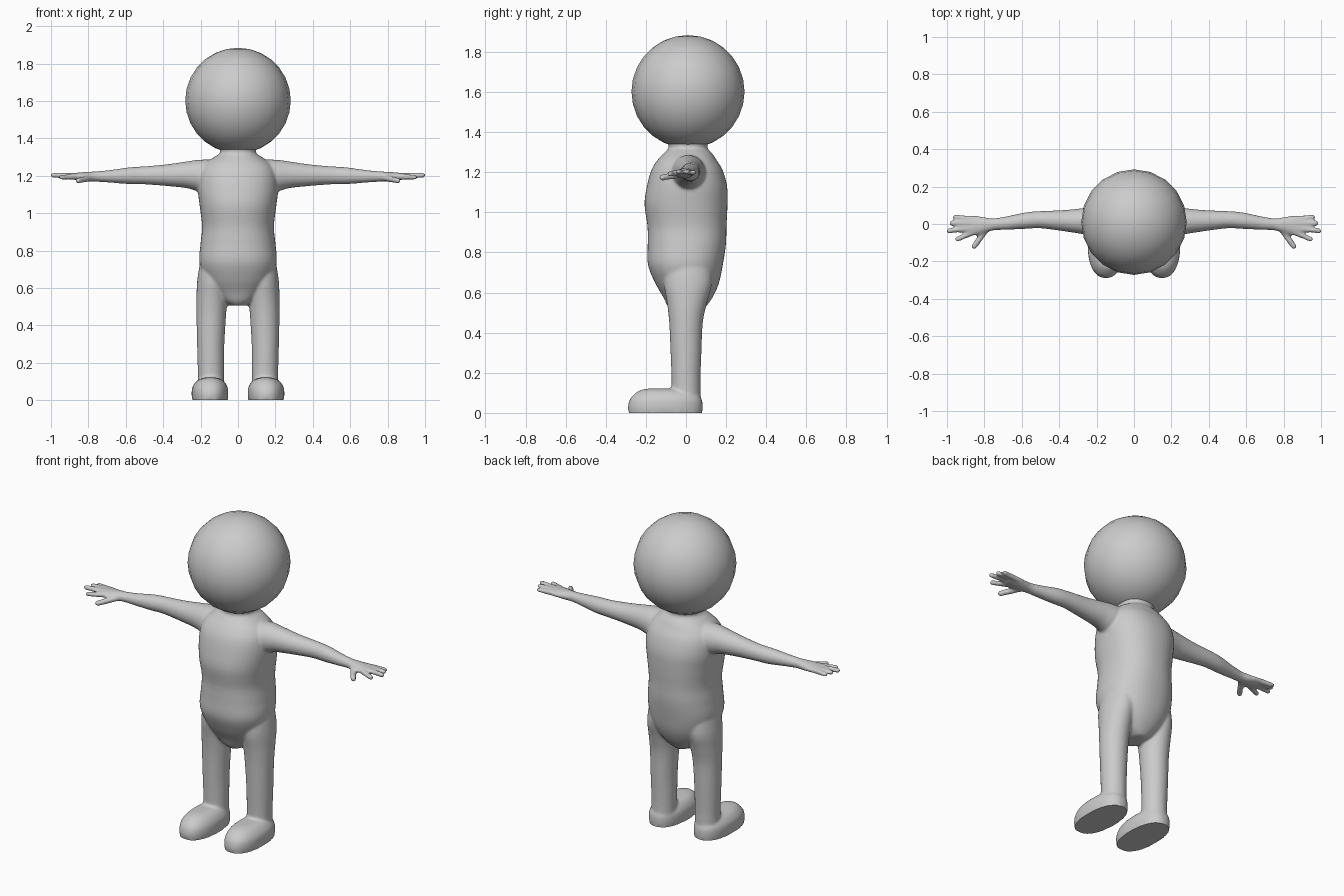
import bpy, bmesh, math
from mathutils import Vector

if "Cube" in bpy.data.objects:
    bpy.data.objects.remove(bpy.data.objects["Cube"])

grey = bpy.data.materials.new("light grey")
grey.diffuse_color = (0.6, 0.6, 0.6, 1)
grey.use_nodes = True
grey.node_tree.nodes["Principled BSDF"].inputs["Base Color"].default_value = grey.diffuse_color


def spline(rows, steps=4):
    """Catmull-Rom interpolation through section rows."""
    out = []
    for i in range(len(rows) - 1):
        p = [Vector(rows[max(0, min(len(rows) - 1, i + k))]) for k in (-1, 0, 1, 2)]
        for s in range(steps):
            t = s / steps
            out.append(p[1] + (p[2] - p[0]) * t / 2
                       + (p[0] * 2 - p[1] * 5 + p[2] * 4 - p[3]) * t * t / 2
                       + (p[1] * 3 - p[0] - p[2] * 3 + p[3]) * t ** 3 / 2)
    return out + [Vector(rows[-1])]


def loft(bm, rows, place, power=2.0, n=32):
    """Closed skin; row = (along, centre u, centre v, radius u, radius v)."""
    rings = []
    for along, cu, cv, ru, rv in (tuple(r) for r in spline([Vector(r) for r in rows])):
        ring = []
        for k in range(n):
            c, s = math.cos(math.tau * k / n), math.sin(math.tau * k / n)
            u = cu + ru * math.copysign(abs(c) ** (2 / power), c)
            v = cv + rv * math.copysign(abs(s) ** (2 / power), s)
            ring.append(bm.verts.new(place(along, u, v)))
        rings.append(ring)
    for a, b in zip(rings, rings[1:]):
        for k in range(n):
            bm.faces.new((a[k], a[(k + 1) % n], b[(k + 1) % n], b[k]))
    bm.faces.new(rings[0])
    bm.faces.new(rings[-1])


def finger(bm, start, end, r):
    """Round-tipped tapering rod."""
    a, b = Vector(start), Vector(end)
    d = (b - a).normalized()
    side = d.cross(Vector((0, 0, 1))).normalized()
    up = side.cross(d)
    length = (b - a).length
    rows = [(0, 0, 0, r * 1.1, r * 1.1), (length * .5, 0, 0, r, r), (length - r, 0, 0, r * .95, r * .95),
            (length - r * .35, 0, 0, r * .7, r * .7), (length, 0, 0, r * .15, r * .15)]
    loft(bm, rows, lambda t, u, v: a + d * t + side * u + up * v, n=16)


bm = bmesh.new()

# Torso and neck, stacked along z
torso = [(.505, 0, .005, .04, .07), (.53, 0, .005, .085, .095), (.58, 0, .01, .135, .125),
         (.65, 0, .005, .18, .16), (.74, 0, -.003, .207, .187), (.84, 0, .004, .2, .195),
         (.93, 0, .005, .192, .197), (1.04, 0, 0, .205, .207), (1.13, 0, .005, .215, .2),
         (1.21, 0, .005, .208, .178), (1.26, 0, .005, .18, .148), (1.295, 0, .01, .135, .12),
         (1.32, 0, .01, .098, .097), (1.345, 0, .01, .1, .1), (1.4, 0, .01, .12, .12)]
loft(bm, torso, lambda t, u, v: (u, v, t), power=2.25, n=48)

leg = [(.04, .145, 0, .07, .075), (.15, .145, 0, .07, .072), (.3, .146, 0, .073, .077),
       (.45, .143, 0, .079, .084), (.55, .139, .005, .083, .1), (.65, .133, .01, .084, .12),
       (.78, .125, .01, .07, .11)]
foot = [(0, .15, -.103, .095, .184), (.035, .15, -.103, .098, .186), (.07, .15, -.1, .094, .178),
        (.1, .149, -.098, .075, .152), (.115, .148, -.1, .052, .122), (.122, .148, -.1, .02, .08)]
arm = [(.1, .01, 1.2, .095, .085), (.2, .013, 1.2, .083, .086), (.27, .015, 1.205, .07, .072),
       (.38, .018, 1.203, .056, .058), (.5, .023, 1.202, .046, .048), (.58, .018, 1.2, .044, .045),
       (.68, .005, 1.197, .036, .034), (.75, -.002, 1.196, .032, .028), (.8, -.006, 1.195, .042, .026),
       (.85, -.008, 1.196, .053, .021), (.89, -.01, 1.197, .052, .016), (.905, -.01, 1.198, .035, .01)]
# start and tip of each finger, thumb last
fingers = [((.86, .028, 1.197), (.97, .038, 1.197), .014),
           ((.86, .004, 1.2), (.988, .005, 1.203), .0145),
           ((.86, -.022, 1.2), (1.003, -.038, 1.203), .0145),
           ((.86, -.045, 1.195), (.958, -.087, 1.192), .0145),
           ((.78, -.015, 1.19), (.863, -.132, 1.172), .0165)]

for side in (-1, 1):
    loft(bm, leg, lambda t, u, v: (side * u, v, t))
    loft(bm, foot, lambda t, u, v: (side * u, v, t), power=2.3, n=40)
    loft(bm, arm, lambda t, u, v: (side * t, u, v))
    for a, b, r in fingers:
        finger(bm, (side * a[0], *a[1:]), (side * b[0], *b[1:]), r)

bmesh.ops.recalc_face_normals(bm, faces=bm.faces)
mesh = bpy.data.meshes.new("body")
bm.to_mesh(mesh)
bm.free()
body = bpy.data.objects.new("body", mesh)
bpy.context.collection.objects.link(body)
mesh.materials.append(grey)

# Fuse the limbs into one continuous skin
fuse = body.modifiers.new("fuse", 'REMESH')
fuse.mode = 'VOXEL'
fuse.voxel_size = .008
fuse.use_smooth_shade = True
soften = body.modifiers.new("soften", 'SMOOTH')
soften.factor = .5
soften.iterations = 5
bpy.context.view_layer.objects.active = body
body.select_set(True)
for name in ("fuse", "soften"):
    bpy.ops.object.modifier_apply(modifier=name)
# Flatten the soles onto the ground
for v in body.data.vertices:
    if v.co.z < .009:
        v.co.z = 0
bpy.ops.object.shade_smooth_by_angle(angle=math.radians(45))

# Head
bpy.ops.mesh.primitive_uv_sphere_add(segments=20, ring_count=14, radius=.282, location=(0, .01, 1.602))
head = bpy.context.object
head.name = "head"
head.data.materials.append(grey)
bpy.ops.object.shade_smooth()
